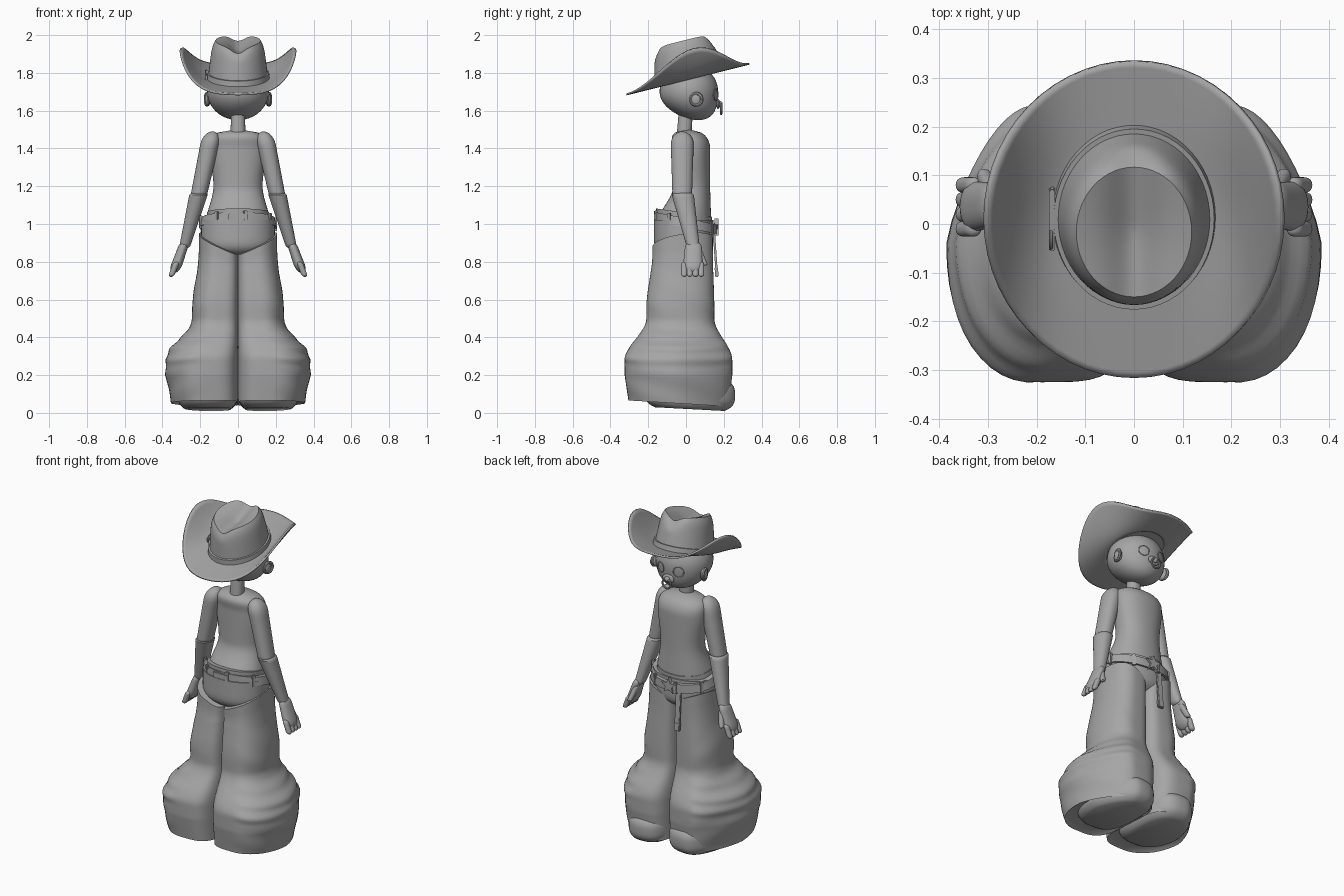
import bpy
import bmesh
from math import sin, cos, pi, exp, sqrt, radians, copysign
from mathutils import Matrix, Vector

default = bpy.data.objects.get("Cube")
if default:
    bpy.data.objects.remove(default, do_unlink=True)

clay = bpy.data.materials.new("clay_grey")
clay.use_nodes = True
clay.diffuse_color = (0.38, 0.38, 0.38, 1)
clay.node_tree.nodes["Principled BSDF"].inputs["Base Color"].default_value = clay.diffuse_color
parts = []


def finish(name, bm):
    bmesh.ops.recalc_face_normals(bm, faces=bm.faces)
    mesh = bpy.data.meshes.new(name)
    bm.to_mesh(mesh)
    bm.free()
    mesh.materials.append(clay)
    obj = bpy.data.objects.new(name, mesh)
    bpy.context.collection.objects.link(obj)
    parts.append(obj)
    return obj


def skin(name, rows, caps=True, wrap=False):
    """Join closed rows of points into one surface."""
    bm = bmesh.new()
    rings = [[bm.verts.new(point) for point in row] for row in rows]
    pairs = list(zip(rings, rings[1:]))
    if wrap:
        pairs.append((rings[-1], rings[0]))
    for low, high in pairs:
        for i in range(len(low)):
            j = (i + 1) % len(low)
            bm.faces.new((low[i], low[j], high[j], high[i]))
    if caps and not wrap:
        bm.faces.new(rings[0])
        bm.faces.new(rings[-1])
    return finish(name, bm)


def angles(count):
    return [2 * pi * i / count for i in range(count)]


def steps(start, end, count):
    return [start + (end - start) * i / count for i in range(count + 1)]


def ease(t):
    t = max(0, min(1, t))
    return t * t * (3 - 2 * t)


def ring(centre, width, depth, side=1, tilt=(0, 0), inner=2.2, taper=0, fold=None):
    """Level cross-section; inner squares off the inside, taper narrows the +y outside."""
    x, y, z = centre
    row = []
    for a in angles(48):
        outside = cos(a) > 0
        power = 2 / (2.2 if outside else inner)
        crease = fold(a, z) if fold and outside else 1
        dx = width * crease * copysign(abs(cos(a)) ** power, cos(a))
        dy = depth * crease * copysign(abs(sin(a)) ** power, sin(a))
        if outside:
            dx *= 1 - taper * max(0, sin(a))
        row.append((side * (x + dx), y + dy, z + tilt[0] * dx + tilt[1] * dy))
    return row


def limb(name, top, bottom, top_radius, bottom_radius, side=1, depth=1.2, caps=(0.1, 0.1)):
    """Tapered limb whose two ends are rounded over the given fractions."""
    rows = []
    for angle in steps(0, pi, 20):
        t = (1 - cos(angle)) / 2
        radius = top_radius + (bottom_radius - top_radius) * t
        for cap, gap in zip(caps, (t, 1 - t)):
            if gap < cap:
                radius *= max(0.05, sqrt(1 - (1 - gap / cap) ** 2))
        rows.append(ring(Vector(top).lerp(Vector(bottom), t), radius, radius * depth, side))
    return skin(name, rows)


def place(loc, size=(1, 1, 1), rot=(0, 0, 0)):
    matrix = Matrix.Translation(loc)
    for angle, axis in zip(reversed(rot), "ZYX"):
        matrix = matrix @ Matrix.Rotation(angle, 4, axis)
    return matrix @ Matrix.Diagonal(Vector(size).to_4d())


def box(name, loc, size, rot=(0, 0, 0)):
    bm = bmesh.new()
    bmesh.ops.create_cube(bm, size=1, matrix=place(loc, size, rot))
    bmesh.ops.bevel(bm, geom=bm.edges[:], offset=min(size) / 5, segments=2, affect='EDGES')
    return finish(name, bm)


def ball(name, loc, size):
    bm = bmesh.new()
    bmesh.ops.create_uvsphere(bm, u_segments=40, v_segments=24, radius=1, matrix=place(loc, size))
    return finish(name, bm)


def torus(name, loc, major, minor, rot):
    matrix = place(loc, rot=rot)
    rows = [[matrix @ Vector(((major + minor * cos(b)) * cos(a),
                              (major + minor * cos(b)) * sin(a), minor * sin(b)))
             for b in angles(8)] for a in angles(28)]
    return skin(name, rows, wrap=True)


# Hat: tilted brim with curled sides, dented crown, band and buckle
def hat_plane(y):
    return 1.765 + y / 4


def brim_point(a, t):
    x = (0.15 + 0.155 * t) * cos(a)
    y = 0.01 + (0.17 + 0.155 * t) * sin(a)
    curl = 0.15 * t ** 1.8 * cos(a) ** 4 * (1 + 0.4 * sin(a))
    return x, y, hat_plane(y) + curl


def crown_ring(height, scale):
    row = []
    for a in angles(56):
        x = 0.16 * scale * cos(a)
        y = 0.015 - 0.15 * height + 0.18 * scale * sin(a)
        dent = 0.035 * exp(-(x / 0.05) ** 2) * ease(height * 10 - 1)
        row.append((x, y, hat_plane(y) + height - dent))
    return row


brim = skin("hat_brim", [[brim_point(a, t) for a in angles(56)] for t in steps(0, 1, 12)],
            caps=False)
thickness = brim.modifiers.new("thickness", 'SOLIDIFY')
thickness.thickness = 0.01
thickness.offset = 0
crown_walls = [crown_ring(0.21 * u, 1 - 0.16 * u - 0.1 * u ** 8) for u in steps(0, 1, 16)]
crown_top = [crown_ring(0.19 + 0.02 * t, 0.74 * t) for t in steps(0.95, 0.05, 8)]
skin("hat_crown", crown_walls + crown_top)
skin("hat_band", [crown_ring(h, s) for h, s in ((0, 0.98), (0, 1.05), (0.035, 1.03), (0.035, 0.95))],
     wrap=True)
box("hat_band_strap", (-0.168, 0.01, 1.79), (0.012, 0.13, 0.025), (0.25, 0, 0))
torus("hat_band_buckle", (-0.17, -0.03, 1.78), 0.02, 0.004, (0, pi / 2, 0))

# Head with the chin drawn forward, then neck
head = ball("head", (0, 0.015, 1.7), (0.163, 0.155, 0.15))
for vert in head.data.vertices:
    low = max(0, 1.7 - vert.co.z) / 0.15
    vert.co.y += 0.05 * low * low
limb("neck", (0, 0, 1.62), (0, -0.01, 1.46), 0.036, 0.04, depth=1)

# Ears, closed eyes and pacifier
for side, label in ((1, "left"), (-1, "right")):
    ball(label + "_ear", (side * 0.16, 0.055, 1.66), (0.016, 0.028, 0.036))
    torus(label + "_ear_rim", (side * 0.165, 0.055, 1.66), 0.03, 0.009, (0, pi / 2, side * -0.25))
    torus(label + "_eye_line", (side * 0.06, 0.158, 1.685), 0.03, 0.003, (pi / 2, 0, side * -0.4))
ball("pacifier_shield", (0, 0.17, 1.635), (0.038, 0.01, 0.026))
ball("pacifier_knob", (0, 0.18, 1.635), (0.016, 0.014, 0.016))
torus("pacifier_ring", (0, 0.186, 1.61), 0.028, 0.006, (pi / 2, 0, 0))


# Torso: narrow at the waist, wider at hips and chest, rounded shoulders
def torso_ring(z):
    hip = ease((1.2 - z) / 0.2)
    chest = ease((z - 1.2) / 0.2)
    shoulder = max(0, z - 1.4) * 10
    close = sqrt(max(0.01, 1 - shoulder ** 4))
    return ring((0, 0.03 - 0.04 * hip - 0.02 * ease(shoulder), z),
                (0.13 + 0.04 * hip + 0.02 * chest) * close, (0.098 + 0.045 * hip) * close)


# Hips: full where the trousers hang from them, closing quickly at the crotch
def hips_ring(z):
    low = max(0, 0.95 - z) / 0.13
    close = sqrt(max(0.01, 1 - low ** 4))
    return ring((0, -0.012, z), 0.195 * close, 0.158 * close)


skin("torso", [torso_ring(z) for z in steps(1, 1.5, 32)])
skin("hips", [hips_ring(z) for z in steps(0.82, 1.02, 24)])
skin("waistband", [ring((0, -0.01, z), 0.165, 0.148, tilt=(0, -0.15)) for z in (1.02, 1.06)])

# Belt with loops, star buckle and hanging tail
skin("belt", [ring((0, 0, z), width, 0.162, tilt=(0, -0.2))
              for z, width in ((0.98, 0.204), (1.03, 0.195))])


def belt_point(a):
    y = 0.162 * sin(a)
    return Vector((0.202 * cos(a), y, 1.005 - y / 5))


for i, a in enumerate(angles(8)):
    a += pi / 16
    box("belt_loop_%d" % i, belt_point(a), (0.022, 0.016, 0.07), (0, 0, a - pi / 2))
box("belt_back_plate", belt_point(-pi / 2), (0.1, 0.014, 0.035))
star = []
for y in (0.15, 0.172):
    radii = [0.05, 0.022] * 5
    star.append([(r * sin(a), y, 0.98 + r * cos(a)) for r, a in zip(radii, angles(10))])
skin("star_buckle", star)
box("belt_tail", (-0.055, 0.155, 0.85), (0.034, 0.012, 0.26), (0.07, 0, 0))
box("belt_tail_tip", (-0.055, 0.162, 0.745), (0.038, 0.018, 0.05), (0.07, 0, 0))


# Baggy trouser legs, wrinkled more towards the cuffs and pressed together inside
def creases(a, z):
    cloth = 0.012 * ease((0.9 - z) * 2) * sin(3 * a + 40 * z)
    bunched = 0.03 * ease(1 - abs(z - 0.35) * 6) * sin(90 * z + 2 * cos(a))
    return 1 + (cloth + bunched) * cos(a) ** 0.5


def leg_ring(z, side, inset=1):
    flare = ease((0.5 - z) / 0.22)
    thigh = ease((0.85 - z) / 0.3)
    hem = max(0, 0.2 - z) / 0.15
    waist = max(0, z - 0.75) / 0.15
    width = 0.105 + 0.018 * thigh + 0.07 * flare - 0.015 * hem
    depth = 0.16 + 0.02 * thigh + 0.105 * flare - 0.02 * hem
    return ring((width - 0.003, -0.018 - 0.012 * thigh - 0.01 * flare, z),
                width * inset, depth * inset, side,
                (0.45 * waist, 0.15 * waist - 0.06 * hem), 4, 0.35 * flare, creases)


# Rounded shoes showing at the front of the hems
def shoe_ring(z, side):
    swell = (1 - abs(z - 0.1) ** 3 * 800) ** 0.5
    return ring((0.16, 0.02, z), 0.158 * swell, 0.24 * swell, side, (0, -0.06 + z / 3), 3, 0.3)


for side, label in ((1, "left"), (-1, "right")):
    leg_rows = [leg_ring(z, side) for z in steps(0.9, 0.05, 68)]
    skin(label + "_trouser_leg", leg_rows + [leg_ring(0.07, side, 0.85)])
    skin(label + "_shoe", [shoe_ring(z, side) for z in steps(0.02, 0.2, 18)])

    # Jointed arms with a sleeve, a forearm, a mitten palm, a thumb and fingers
    limb(label + "_upper_arm", (0.135, -0.02, 1.49), (0.21, -0.02, 1.14), 0.052, 0.043, side,
         caps=(0.2, 0.05))
    limb(label + "_forearm", (0.205, -0.02, 1.17), (0.285, 0.04, 0.87), 0.05, 0.028, side,
         caps=(0.05, 0.05))
    limb(label + "_hand", (0.28, 0.04, 0.91), (0.34, 0.035, 0.74), 0.025, 0.032, side, 1.7,
         (0.2, 0.3))
    limb(label + "_thumb", (0.285, 0.06, 0.87), (0.31, 0.1, 0.78), 0.017, 0.014, side)
    for i, y in enumerate(steps(-0.01, 0.08, 3)):
        limb("%s_finger_%d" % (label, i), (0.325, y, 0.8), (0.355, y, 0.72), 0.016, 0.016, side,
             1, (0.2, 0.2))

# Smooth shading with sharp edges kept
for obj in bpy.context.selected_objects:
    obj.select_set(False)
for obj in parts:
    obj.select_set(True)
bpy.context.view_layer.objects.active = parts[0]
bpy.ops.object.shade_smooth_by_angle(angle=radians(40))
